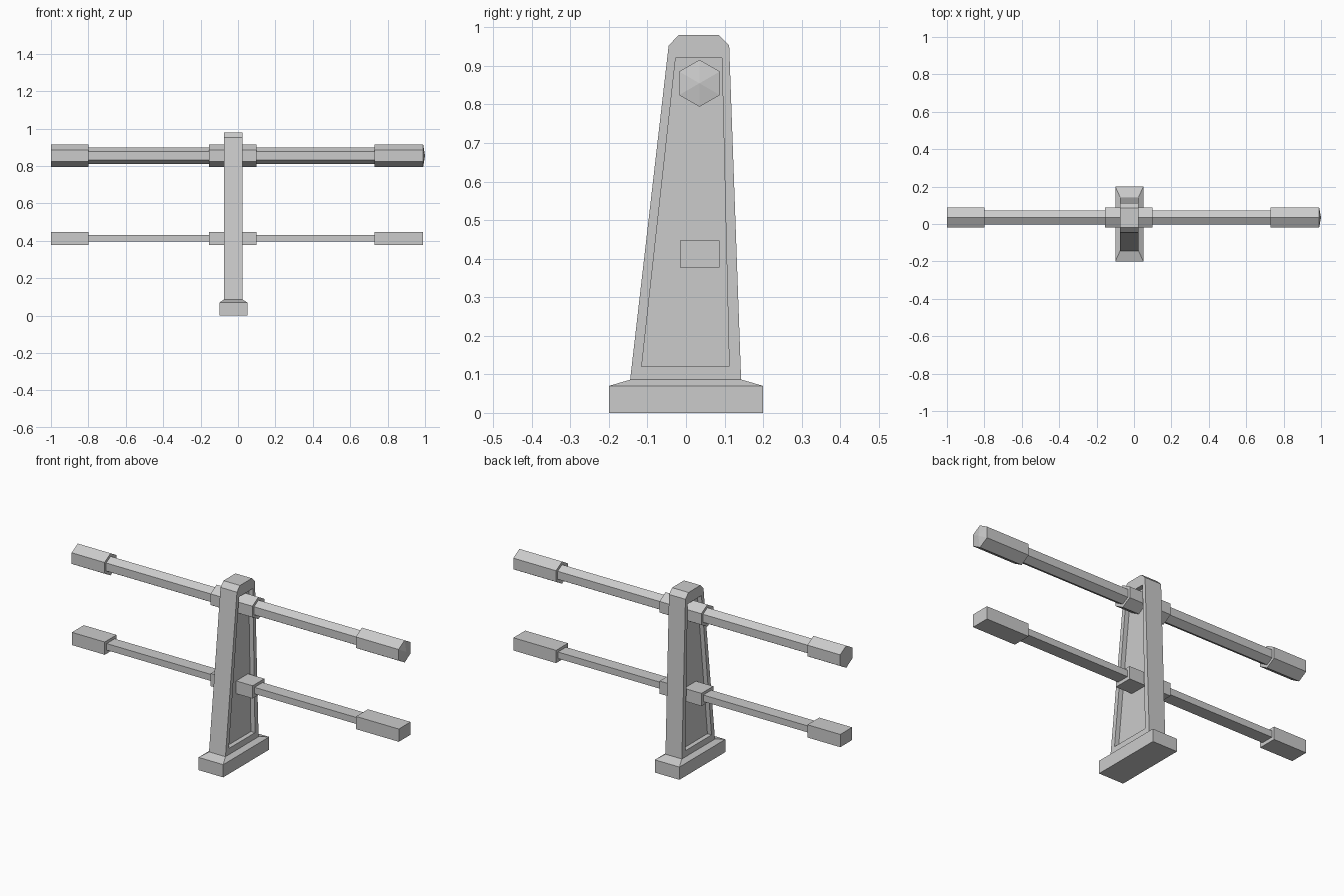
import bpy, bmesh, math

cube = bpy.data.objects.get("Cube")
if cube:
    bpy.data.objects.remove(cube, do_unlink=True)

GREY = (0.6, 0.6, 0.6, 1)
stone = bpy.data.materials.new("plain grey")
stone.use_nodes = True
stone.diffuse_color = GREY
stone.node_tree.nodes["Principled BSDF"].inputs["Base Color"].default_value = GREY


def finish(name, bm):
    bmesh.ops.recalc_face_normals(bm, faces=bm.faces)
    mesh = bpy.data.meshes.new(name)
    bm.to_mesh(mesh)
    bm.free()
    mesh.materials.append(stone)
    obj = bpy.data.objects.new(name, mesh)
    bpy.context.collection.objects.link(obj)
    return obj


def prism(name, profile, x0, x1, tip=0.0):
    """Extrude a (y, z) profile along x, with an optional shallow point on the end."""
    bm = bmesh.new()
    a, b = [[bm.verts.new((x, y, z)) for y, z in profile] for x in (x0, x1)]
    bm.faces.new(a)
    end = bm.faces.new(b)
    n = len(profile)
    for i in range(n):
        j = (i + 1) % n
        bm.faces.new((a[i], a[j], b[j], b[i]))
    if tip:
        centre = bmesh.ops.poke(bm, faces=[end])["verts"][0]
        centre.co.x += tip
    return finish(name, bm)


def hexagon(radius, y=0.035, z=0.855):
    angles = [math.radians(30 + 60 * i) for i in range(6)]
    return [(y + radius * math.cos(t), z + radius * math.sin(t)) for t in angles]


def rect(y0, y1, z0, z1):
    return [(y0, z0), (y1, z0), (y1, z1), (y0, z1)]


# Base plinth: block with a sloped shoulder up to the post
bm = bmesh.new()
rings = []
for hx, hy, z in ((0.075, 0.2, 0), (0.075, 0.2, 0.07), (0.05, 0.145, 0.086)):
    rings.append([bm.verts.new((-0.025 + sx * hx, sy * hy, z))
                  for sx, sy in ((-1, -1), (1, -1), (1, 1), (-1, 1))])
bm.faces.new(rings[0])
bm.faces.new(rings[-1])
for low, high in zip(rings, rings[1:]):
    for i in range(4):
        j = (i + 1) % 4
        bm.faces.new((low[i], low[j], high[j], high[i]))
finish("base", bm)

# Tapered post with chamfered top
post = prism("post", [(-0.145, 0.085), (0.143, 0.085), (0.112, 0.953),
                      (0.085, 0.98), (-0.019, 0.98), (-0.045, 0.953)], -0.075, 0.025)

# Recessed panel on each side of the post
panel = [(-0.115, 0.12), (0.112, 0.12), (0.093, 0.92), (-0.027, 0.92)]
for x0, x1 in ((-0.1, -0.05), (0.0, 0.05)):
    cutter = prism("panel_cutter", panel, x0, x1)
    cutter.hide_render = True
    mod = post.modifiers.new("panel", "BOOLEAN")
    mod.operation, mod.solver, mod.object = "DIFFERENCE", "EXACT", cutter
    bpy.context.view_layer.objects.active = post
    bpy.ops.object.modifier_apply(modifier=mod.name)
    bpy.data.objects.remove(cutter, do_unlink=True)

# Rails: thin shaft, central collar and thick end sleeves
rails = (("upper", hexagon(0.044), hexagon(0.061), 0.01),
         ("lower", rect(0.001, 0.071, 0.396, 0.432), rect(-0.016, 0.087, 0.377, 0.447), 0.0))
for level, thin, thick, tip in rails:
    prism(level + "_rail_shaft", thin, -0.9, 0.9)
    prism(level + "_rail_collar", thick, -0.155, 0.1)
    prism(level + "_rail_right_sleeve", thick, -1.0, -0.8)
    prism(level + "_rail_left_sleeve", thick, 0.73, 0.99, tip)
